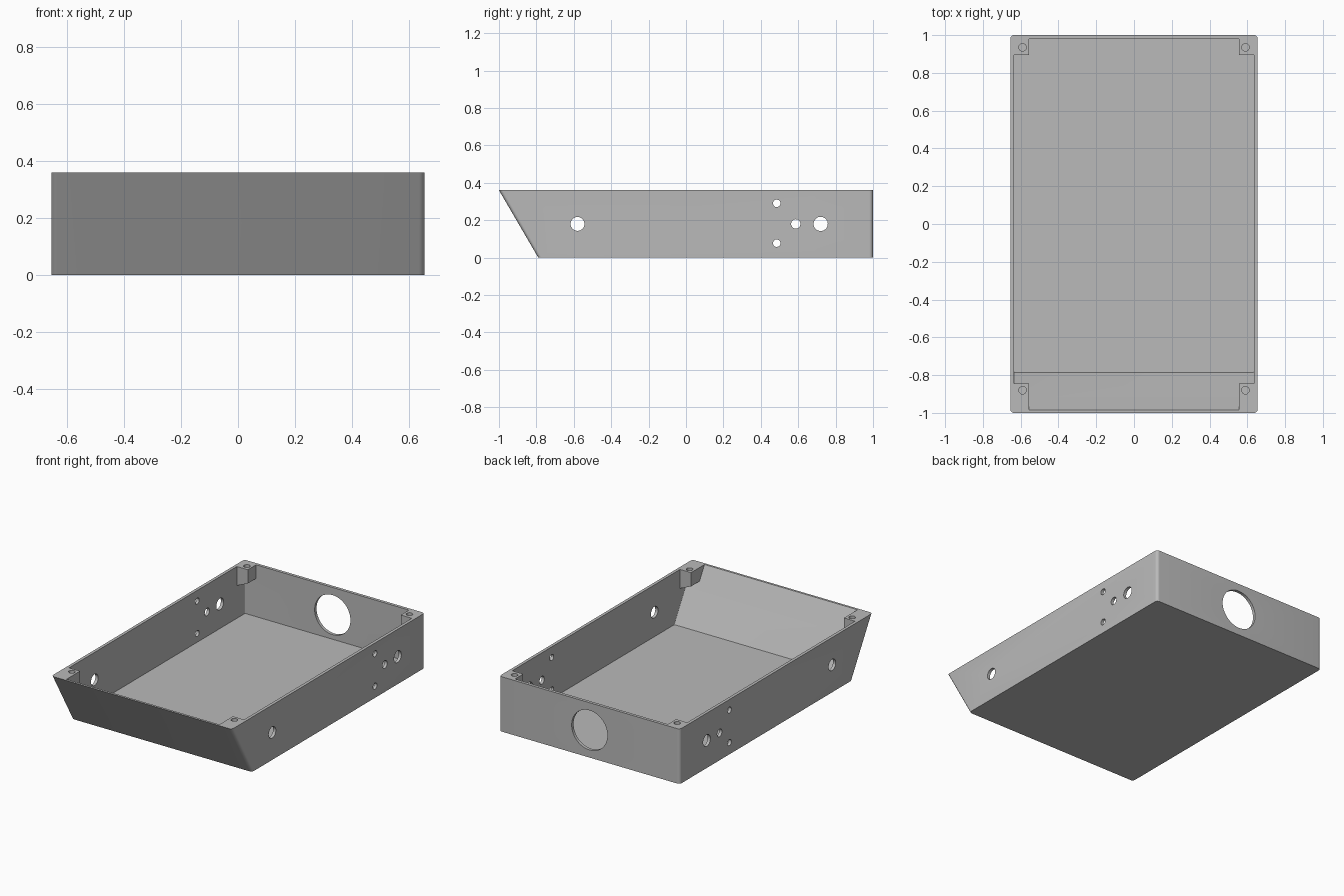
import bpy, bmesh, math

if "Cube" in bpy.data.objects:
    bpy.data.objects.remove(bpy.data.objects["Cube"])

HEIGHT, HALF_W, FLOOR = 0.36, 0.655, 0.02
SLOPE = 0.21 / HEIGHT          # forward lean of the front wall

grey = bpy.data.materials.new("plain grey")
grey.use_nodes = True
colour = (0.49, 0.49, 0.49, 1)
grey.diffuse_color = colour
grey.node_tree.nodes["Principled BSDF"].inputs["Base Color"].default_value = colour


def loft(name, rings):
    """Closed solid through matching rings of points."""
    bm = bmesh.new()
    loops = [[bm.verts.new(p) for p in ring] for ring in rings]
    n = len(loops[0])
    for low, high in zip(loops, loops[1:]):
        for i in range(n):
            j = (i + 1) % n
            bm.faces.new((low[i], low[j], high[j], high[i]))
    bm.faces.new(loops[0][::-1])
    bm.faces.new(loops[-1])
    bmesh.ops.recalc_face_normals(bm, faces=bm.faces)
    mesh = bpy.data.meshes.new(name)
    bm.to_mesh(mesh)
    bm.free()
    mesh.materials.append(grey)
    obj = bpy.data.objects.new(name, mesh)
    bpy.context.collection.objects.link(obj)
    return obj


def tray_ring(z, half_w, front, back, r, steps=6):
    """Rounded rectangle whose front edge leans forward with height."""
    front += SLOPE * (HEIGHT - z)
    ring = []
    for k, (sx, y) in enumerate(((1, back - r), (-1, back - r), (-1, front + r), (1, front + r))):
        for s in range(steps + 1):
            a = math.pi / 2 * (k + s / steps)
            ring.append((sx * (half_w - r) + r * math.cos(a), y + r * math.sin(a), z))
    return ring


def cylinder(name, axis, centre, r, reach, steps=32):
    """Drill along an axis, reaching both ways from its centre."""
    rings = []
    for d in (-reach, reach):
        ring = []
        for i in range(steps):
            a = 2 * math.pi * i / steps
            p = [r * math.cos(a), r * math.sin(a)]
            p.insert(axis, d)
            ring.append([c + q for c, q in zip(centre, p)])
        rings.append(ring)
    return loft(name, rings)


def cut(target, cutter):
    mod = target.modifiers.new("cut", 'BOOLEAN')
    mod.operation, mod.solver, mod.object = 'DIFFERENCE', 'EXACT', cutter
    bpy.context.view_layer.objects.active = target
    bpy.ops.object.modifier_apply(modifier=mod.name)
    bpy.data.objects.remove(cutter)


# Outer shell and the cavity to be hollowed from it
tray = loft("enclosure_tray", [tray_ring(z, HALF_W, -1, 1, 0.02) for z in (0, HEIGHT)])
cavity = loft("cavity", [tray_ring(z, HALF_W - 0.02, -0.985, 0.98, 0.006)
                         for z in (FLOOR, HEIGHT + 0.1)])

# Corner screw bosses with a tapered underside, left standing in the cavity
for side in (-1, 1):
    for y0, y1 in ((0.895, 1.1), (-1.2, -0.845)):
        section = ((0.555, 0.6), (0.75, 0.6), (0.75, 0.15), (0.635, 0.235), (0.555, 0.27))
        cut(cavity, loft("boss", [[(side * x, y, z) for x, z in section] for y in (y0, y1)]))
cut(tray, cavity)

# Blind screw holes in the bosses
for side in (-1, 1):
    for y in (0.935, -0.88):
        cut(tray, cylinder("screw_hole", 2, (side * 0.59, y, HEIGHT), 0.02, 0.07))

# Round holes through both side walls
for y, z, r in ((-0.58, 0.18, 0.037), (0.485, 0.29, 0.02), (0.485, 0.077, 0.02),
                (0.587, 0.18, 0.025), (0.72, 0.18, 0.038)):
    for side in (-1, 1):
        cut(tray, cylinder("side_hole", 0, (side * HALF_W, y, z), r, 0.05))

# Large opening in the back wall
cut(tray, cylinder("back_opening", 1, (0, 1, 0.18), 0.13, 0.06, 48))

bpy.ops.object.select_all(action='DESELECT')
tray.select_set(True)
bpy.context.view_layer.objects.active = tray
bpy.ops.object.shade_smooth_by_angle(angle=math.radians(30))
